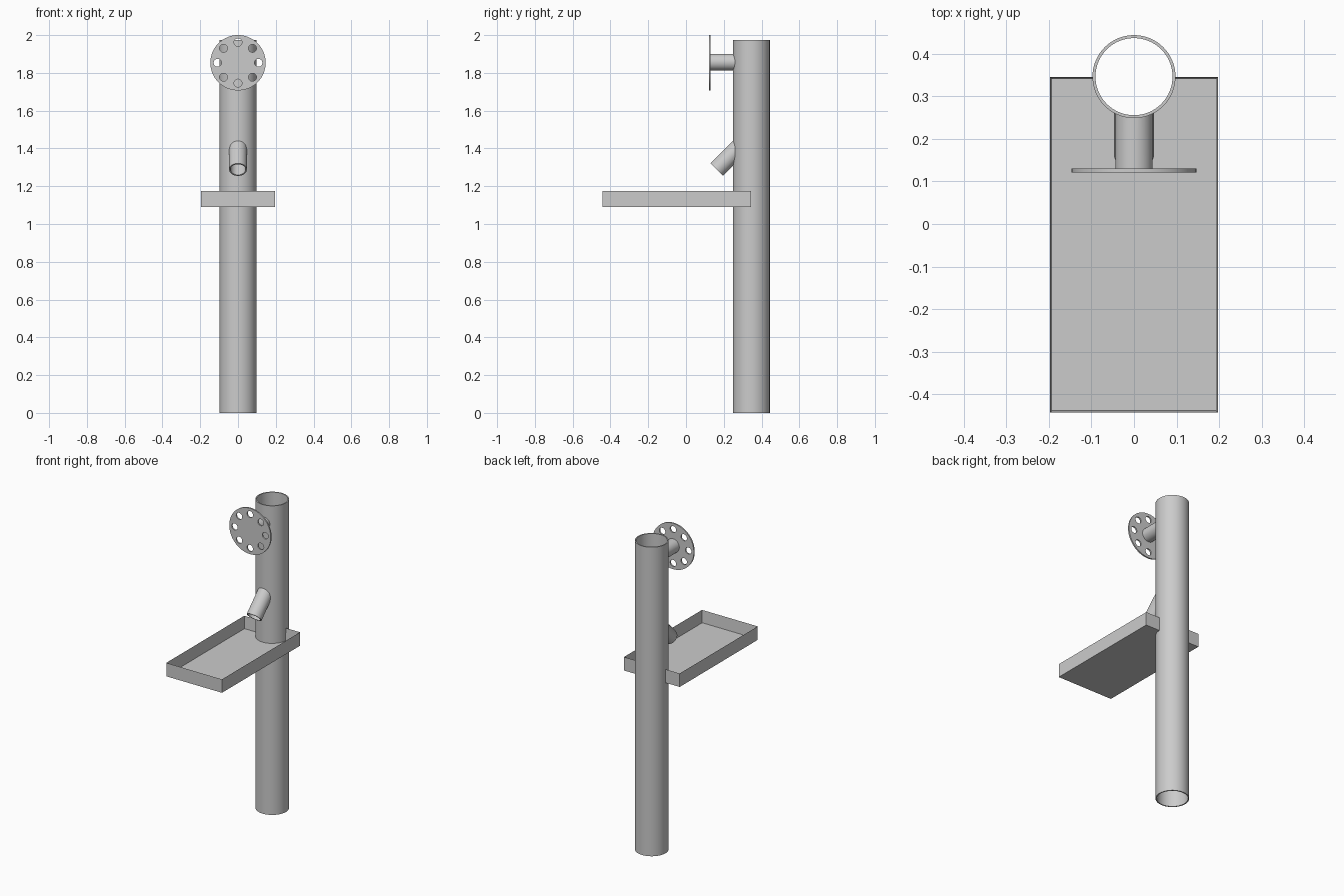
import bpy, bmesh, math
from mathutils import Matrix, Vector

if "Cube" in bpy.data.objects:
    bpy.data.objects.remove(bpy.data.objects["Cube"])

PIPE_Y, PIPE_R, WALL = 0.346, 0.0975, 0.007
SEGS = 64


def add_object(name, bm):
    bmesh.ops.recalc_face_normals(bm, faces=bm.faces[:])
    mesh = bpy.data.meshes.new(name)
    bm.to_mesh(mesh)
    bm.free()
    obj = bpy.data.objects.new(name, mesh)
    bpy.context.collection.objects.link(obj)
    return obj


def place(start, direction):
    turn = Vector((0, 0, 1)).rotation_difference(Vector(direction))
    return Matrix.Translation(start) @ turn.to_matrix().to_4x4()


def add_cylinder(bm, start, direction, radius, length, segs=SEGS):
    mat = place(start, direction) @ Matrix.Translation((0, 0, length / 2))
    bmesh.ops.create_cone(bm, cap_ends=True, segments=segs, radius1=radius,
                          radius2=radius, depth=length, matrix=mat)


def cylinder(name, *args):
    bm = bmesh.new()
    add_cylinder(bm, *args)
    return add_object(name, bm)


def tube(name, start, direction, radius, length, segs=SEGS):
    bm = bmesh.new()
    mat = place(start, direction)
    profile = [(radius, 0), (radius, length), (radius - WALL, length), (radius - WALL, 0)]
    rings = [[bm.verts.new(mat @ Vector((r * math.cos(a), r * math.sin(a), h)))
              for a in (math.tau * i / segs for i in range(segs))] for r, h in profile]
    for k in range(4):
        a, b = rings[k], rings[(k + 1) % 4]
        for i in range(segs):
            j = (i + 1) % segs
            bm.faces.new((a[i], a[j], b[j], b[i]))
    return add_object(name, bm)


def cut(obj, cutter):
    mod = obj.modifiers.new("cut", 'BOOLEAN')
    mod.operation, mod.solver, mod.object = 'DIFFERENCE', 'EXACT', cutter
    bpy.context.view_layer.update()
    result = obj.evaluated_get(bpy.context.evaluated_depsgraph_get())
    mesh = bpy.data.meshes.new_from_object(result)
    obj.modifiers.clear()
    obj.data = mesh


# Upright open pipe, plus a solid copy used to trim parts that meet it
pipe = tube("main_pipe", (0, PIPE_Y, 0), (0, 0, 1), PIPE_R, 1.975)
pipe_cutter = cylinder("pipe_cutter", (0, PIPE_Y, 0.5), (0, 0, 1), PIPE_R - 0.002, 1.6)

# Shallow open tray notched around the pipe
bm = bmesh.new()
bmesh.ops.create_cube(bm, size=1, matrix=Matrix.Translation((0, -0.049, 1.132))
                      @ Matrix.Diagonal((0.394, 0.788, 0.086, 1)))
top = max(bm.faces, key=lambda f: f.calc_center_median().z)
bmesh.ops.inset_region(bm, faces=[top], thickness=WALL)
bmesh.ops.translate(bm, verts=top.verts[:], vec=(0, 0, WALL - 0.086))
tray = add_object("tray", bm)
cut(tray, pipe_cutter)

# Hollow spout sloping down from the pipe
spout = tube("spout", (0, 0.163, 1.288), (0, 1, 1), 0.047, 0.3, 48)
cut(spout, pipe_cutter)

# Short branch carrying the flange
branch = cylinder("flange_branch", (0, 0.128, 1.857), (0, 1, 0), 0.044, 0.19, 48)
cut(branch, pipe_cutter)

# Flange disc with a ring of eight bolt holes
flange = cylinder("flange", (0, 0.121, 1.8535), (0, 1, 0), 0.1465, 0.009)
bm = bmesh.new()
for i in range(8):
    a = math.tau * i / 8
    add_cylinder(bm, (0.108 * math.cos(a), 0.1, 1.8535 + 0.108 * math.sin(a)),
                 (0, 1, 0), 0.021, 0.06, 24)
hole_cutter = add_object("hole_cutter", bm)
cut(flange, hole_cutter)

for helper in (pipe_cutter, hole_cutter):
    bpy.data.objects.remove(helper)

# Smooth the round parts, keeping rims sharp
for obj in (pipe, spout, branch, flange, tray):
    bpy.ops.object.select_all(action='DESELECT')
    obj.select_set(True)
    bpy.context.view_layer.objects.active = obj
    bpy.ops.object.shade_smooth_by_angle(angle=math.radians(30))
